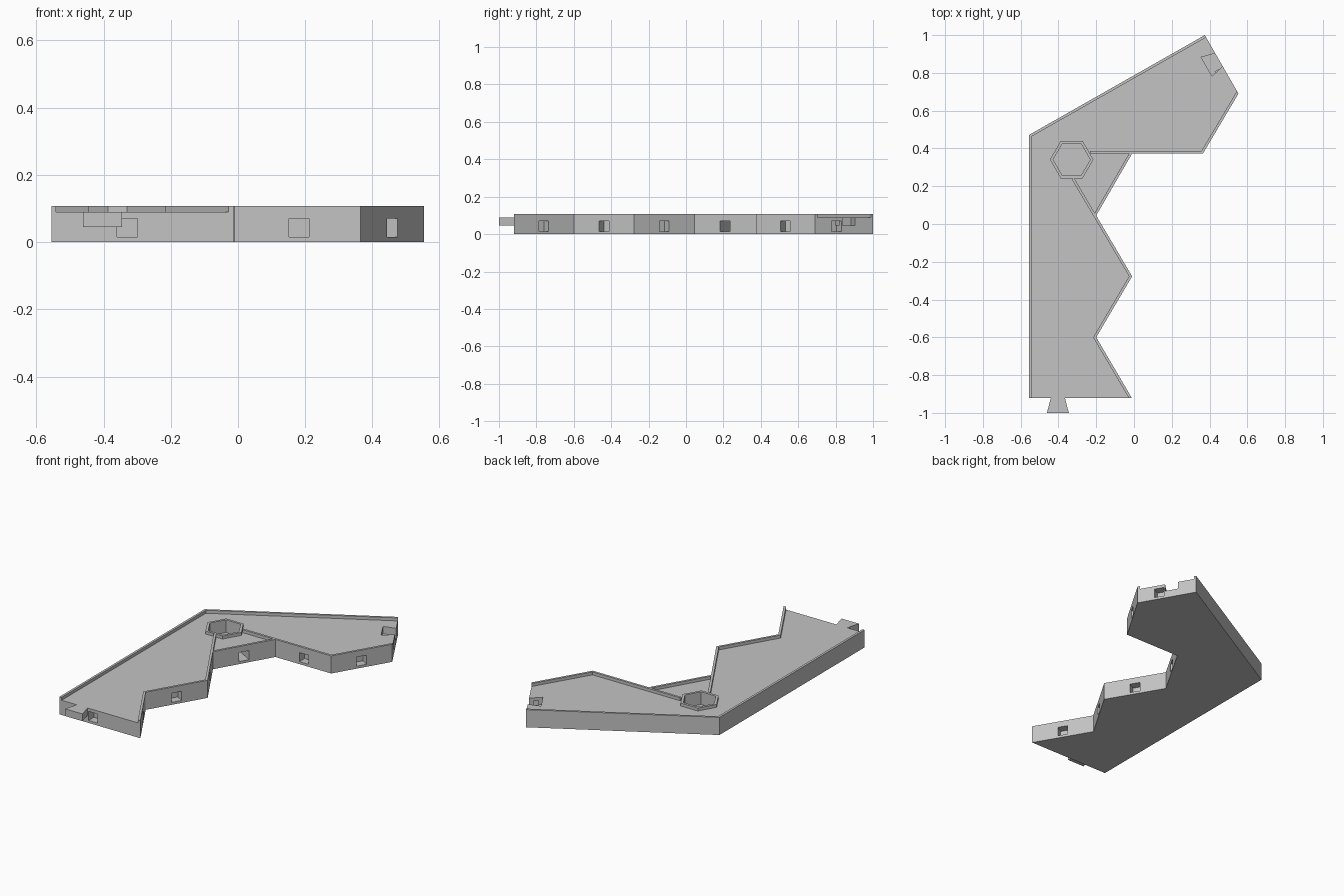
import bpy, bmesh, math
from mathutils import Vector
from mathutils.geometry import intersect_line_line_2d, intersect_line_plane

default = bpy.data.objects.get("Cube")
if default:
    bpy.data.objects.remove(default, do_unlink=True)

grey = bpy.data.materials.new("plain grey")
grey.use_nodes = True
COLOUR = (0.55, 0.55, 0.55, 1)
grey.diffuse_color = COLOUR
grey.node_tree.nodes["Principled BSDF"].inputs["Base Color"].default_value = COLOUR

TOP, FLOOR, TAB_Z, RIM = 0.107, 0.089, 0.045, 0.014


def prism(name, points, z0, z1):
    """Upright prism over a flat outline."""
    bm = bmesh.new()
    face = bm.faces.new([bm.verts.new((p[0], p[1], z0)) for p in points])
    out = bmesh.ops.extrude_face_region(bm, geom=[face])
    verts = [v for v in out["geom"] if isinstance(v, bmesh.types.BMVert)]
    bmesh.ops.translate(bm, verts=verts, vec=(0, 0, z1 - z0))
    bmesh.ops.recalc_face_normals(bm, faces=bm.faces)
    mesh = bpy.data.meshes.new(name)
    bm.to_mesh(mesh)
    bm.free()
    mesh.materials.append(grey)
    obj = bpy.data.objects.new(name, mesh)
    bpy.context.collection.objects.link(obj)
    return obj


def cut(target, cutter, keep=False):
    """Subtract the cutter, then remove it."""
    mod = target.modifiers.new("cut", "BOOLEAN")
    mod.operation, mod.solver, mod.object = "DIFFERENCE", "EXACT", cutter
    bpy.context.view_layer.objects.active = target
    bpy.ops.object.modifier_apply(modifier=mod.name)
    if not keep:
        bpy.data.objects.remove(cutter, do_unlink=True)


def offset(points, widths):
    """Move each edge of a counter-clockwise outline inward by its width."""
    lines = []
    for i, w in enumerate(widths):
        a, b = points[i], points[(i + 1) % len(points)]
        d = (b - a).normalized()
        lines.append((a + Vector((-d.y, d.x)) * w, d))
    result = []
    for i, (p, d) in enumerate(lines):
        q, e = lines[i - 1]
        result.append(p + d * ((q - p).cross(e) / d.cross(e)))
    return result


def band(a, b, width):
    """Rectangle on the left side of the line from a to b."""
    d = (b - a).normalized()
    n = Vector((-d.y, d.x)) * width
    return [a, b, b + n, a + n]


def dovetail(root, direction, length, root_half, tip_half, overlap):
    """Flared joint outline growing from the root point."""
    d = Vector(direction).normalized()
    n = Vector((-d.y, d.x))
    back, tip = root - d * overlap, root + d * length
    return [back - n * root_half, root - n * root_half, tip - n * tip_half,
            tip + n * tip_half, root + n * root_half, back + n * root_half]


def hexagon(radius):
    return [hub + Vector((math.cos(k * math.pi / 3), math.sin(k * math.pi / 3))) * radius
            for k in range(6)]


# Outline, counter-clockwise from the front right corner
outline = [Vector(p) for p in (
    (-0.555, -0.92), (-0.012, -0.92), (-0.2, -0.6), (-0.01, -0.277), (-0.2, 0.045),
    (-0.01, 0.373), (0.365, 0.373), (0.553, 0.69), (0.375, 1.0), (-0.555, 0.472))]
A, B, C, D, E, F, G, H, I, J = outline
hub = Vector((-0.33, 0.341))

# Body with a raised rim, open at both joint ends
body = prism("body", outline, 0, TOP)
widths = [RIM] * len(outline)
widths[0] = widths[7] = -0.03
cut(body, prism("recess_cutter", offset(outline, widths), FLOOR, TOP + 0.05))

# Hexagonal socket with its collar
collar = prism("socket_collar", hexagon(0.115), FLOOR - 0.005, TOP)
pocket = prism("pocket_cutter", hexagon(0.098), 0.03, TOP + 0.05)
cut(collar, pocket, keep=True)
cut(body, pocket)

# Inner walls running from the rim to the socket
along = (E - D).normalized()
prism("front_inner_wall", band(E, E + along * 0.232, RIM), FLOOR - 0.004, TOP)
prism("back_inner_wall", band(Vector((-0.232, F.y)), F, RIM), FLOOR - 0.004, TOP)

# Dovetail tab at the front end and matching notch at the far end
prism("dovetail_tab", dovetail(Vector((-0.403, A.y)), (0, -1), 0.08, 0.037, 0.058, 0.006),
      TAB_Z, FLOOR)
inward = Vector((H.y - I.y, I.x - H.x))
cut(body, prism("notch_cutter", dovetail(H.lerp(I, 0.58), inward, 0.075, 0.039, 0.058, 0.03),
                TAB_Z, TOP + 0.05))

# Square holes in the side faces: edge, place along it, depth
holes = [(A, B, 0.415, 0.05), (B, C, 0.5, 0.05), (C, D, 0.5, 0.05), (D, E, 0.5, 0.05),
         (E, F, 0.5, 0.11), (F, G, 0.51, 0.05), (G, H, 0.5, 0.05), (H, I, 0.37, 0.05)]
for a, b, place, depth in holes:
    d = (b - a).normalized()
    n = Vector((-d.y, d.x))
    mid = a.lerp(b, place) - n * 0.02
    cut(body, prism("hole_cutter", band(mid - d * 0.03, mid + d * 0.03, depth + 0.02),
                    0.015, 0.07))
